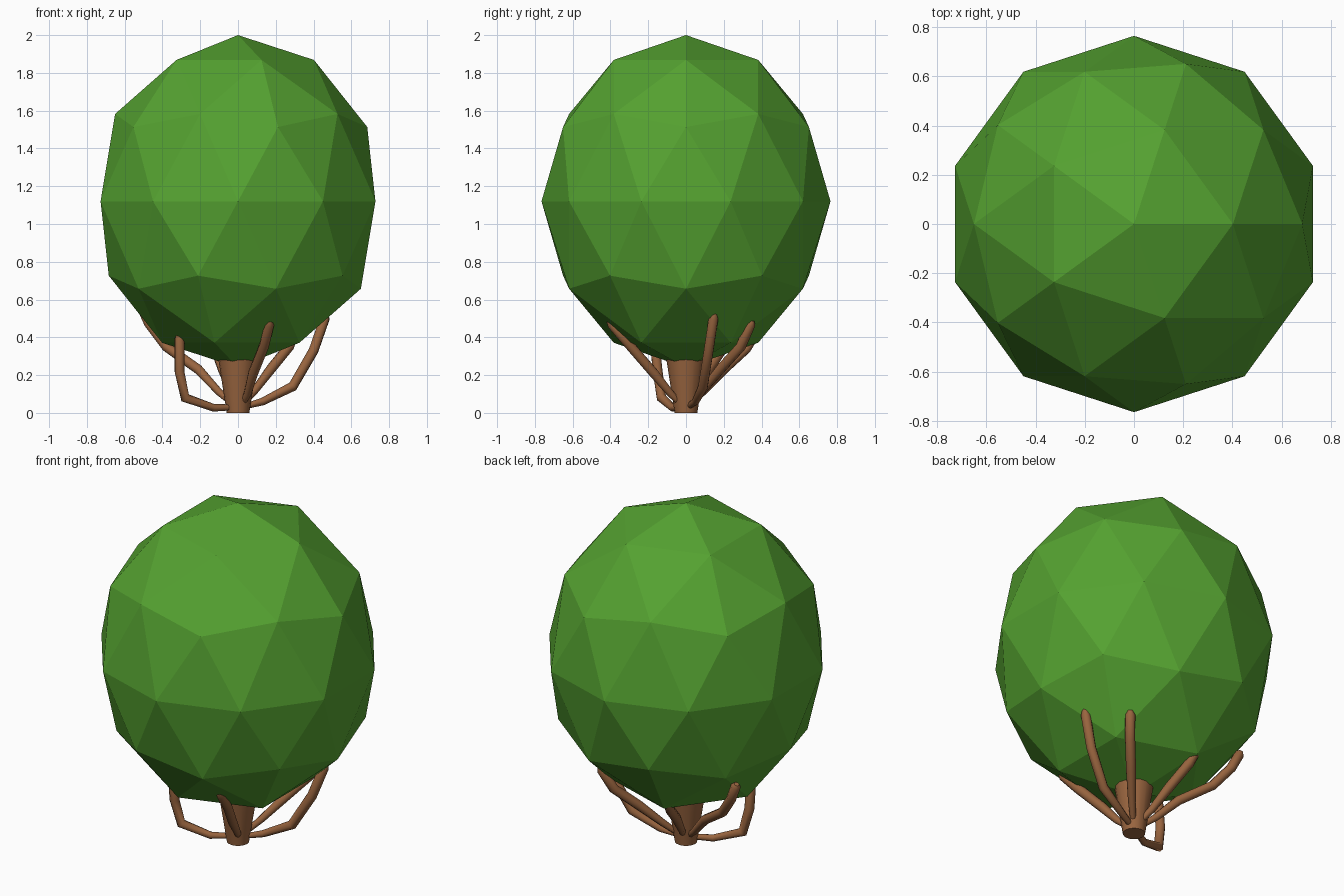
import bpy

if "Cube" in bpy.data.objects:
    bpy.data.objects.remove(bpy.data.objects["Cube"])


def material(name, color):
    m = bpy.data.materials.new(name)
    m.diffuse_color = color
    m.use_nodes = True
    m.node_tree.nodes["Principled BSDF"].inputs["Base Color"].default_value = m.diffuse_color
    return m


bark = material("bark", (0.32, 0.13, 0.05, 1))
leaf = material("leaf", (0.09, 0.36, 0.03, 1))

# Faceted egg-shaped crown
bpy.ops.mesh.primitive_ico_sphere_add(subdivisions=2, radius=1, location=(0, 0, 1.12))
crown = bpy.context.object
crown.name = "crown"
crown.scale = (0.765, 0.765, 0.88)
crown.data.materials.append(leaf)

# Trunk flaring upward into the crown
bpy.ops.mesh.primitive_cone_add(vertices=16, radius1=0.06, radius2=0.108,
                                depth=0.31, location=(0, 0, 0.155))
trunk = bpy.context.object
trunk.name = "trunk"
trunk.data.materials.append(bark)
bpy.ops.object.shade_smooth_by_angle()


# Bent branches: tapered tubes along a path of (x, y, z) points
def branch(name, points, base=0.014, body=0.027, tip=0.014):
    curve = bpy.data.curves.new(name, "CURVE")
    curve.dimensions = "3D"
    curve.bevel_depth = 1
    curve.bevel_resolution = 2
    curve.use_fill_caps = True
    a, b = points[-2:]
    near_tip = tuple(p + (q - p) * 0.85 for p, q in zip(a, b))
    path = points[:-1] + [near_tip, b]
    spline = curve.splines.new("POLY")
    spline.points.add(len(path) - 1)
    last = len(path) - 1
    for i, (p, co) in enumerate(zip(spline.points, path)):
        p.co = (*co, 1)
        p.radius = tip if i == last else min(body, base + (body - base) * i / 2)
    curve.materials.append(bark)
    obj = bpy.data.objects.new(name, curve)
    bpy.context.collection.objects.link(obj)


branch("branch_left_front", [(0, 0, .03), (-.13, -.07, .027), (-.28, -.13, .08),
                             (-.31, -.15, .22), (-.31, -.17, .42)])
branch("branch_front", [(.02, -.02, .04), (.05, -.08, .10), (.08, -.17, .21),
                        (.14, -.30, .36), (.17, -.41, .49)])
branch("branch_right", [(.02, .01, .03), (.13, .05, .06), (.29, .09, .14),
                        (.40, .12, .33), (.47, .15, .53)])
branch("branch_right_back", [(.02, .02, .04), (.09, .09, .12), (.18, .19, .24),
                             (.27, .29, .35), (.32, .35, .49)])
branch("branch_back", [(0, .02, .04), (-.04, .10, .12), (-.08, .20, .23),
                       (-.12, .32, .34), (-.14, .38, .44)])
branch("branch_left_back", [(-.02, .01, .04), (-.10, .06, .11), (-.21, .12, .23),
                            (-.38, .20, .35), (-.47, .25, .47), (-.52, .27, .58)])
